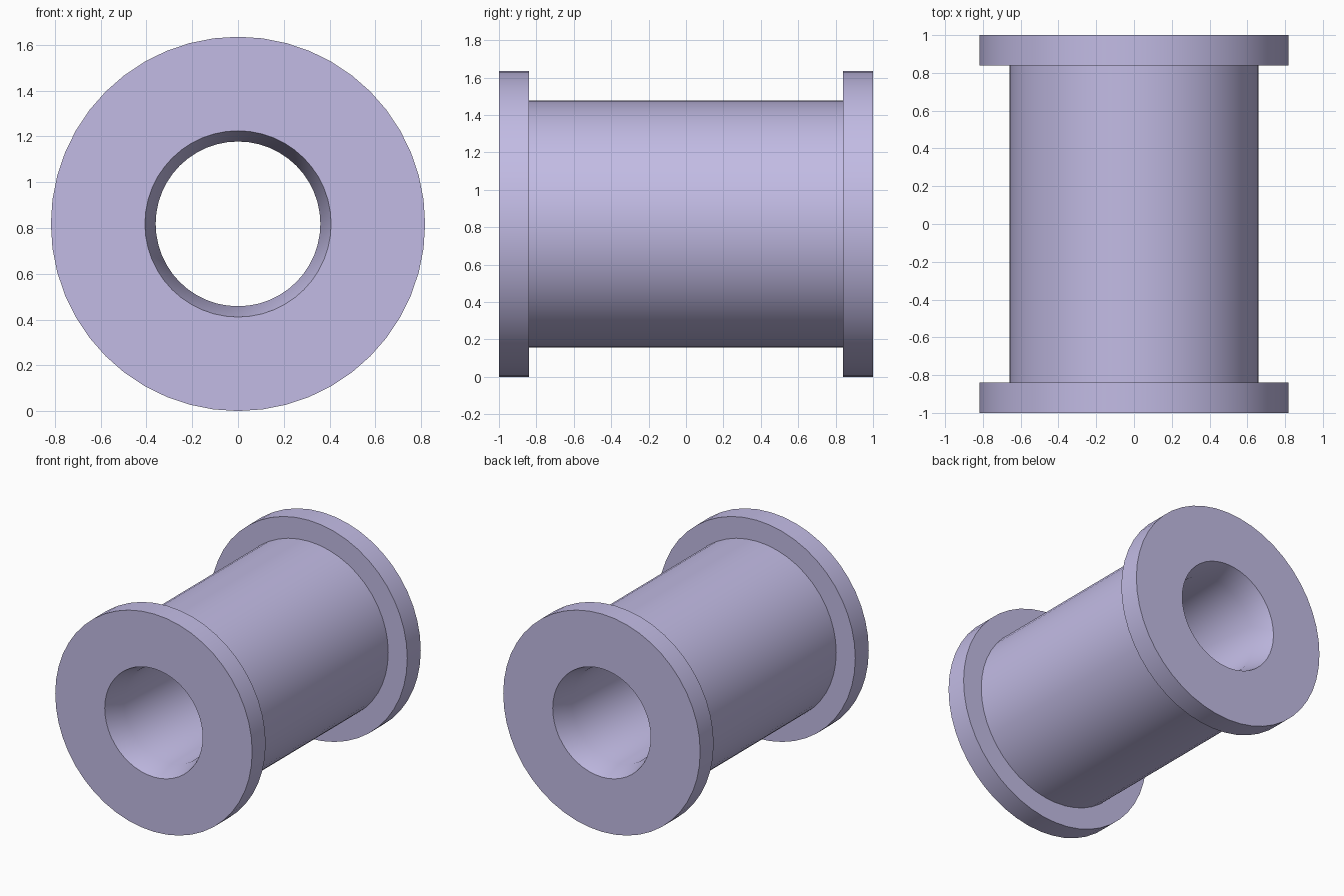
import bpy, bmesh, math

if "Cube" in bpy.data.objects:
    bpy.data.objects.remove(bpy.data.objects["Cube"])

SIDES = 48
R_FLANGE, R_BODY, R_MOUTH, R_BORE = 0.818, 0.66, 0.407, 0.36
Y_END, Y_FLANGE = 1.0, 0.84

# Half of the cross-section (radius, y), mirrored to close the loop
half = [(R_BORE, Y_FLANGE), (R_MOUTH, Y_END), (R_FLANGE, Y_END),
        (R_FLANGE, Y_FLANGE), (R_BODY, Y_FLANGE)]
profile = half + [(r, -y) for r, y in reversed(half)]


def lathe(name, profile, z):
    """Revolve a closed profile around the y axis at height z."""
    bm = bmesh.new()
    rings = []
    for i in range(SIDES):
        a = 2 * math.pi * i / SIDES
        rings.append([bm.verts.new((r * math.cos(a), y, z + r * math.sin(a)))
                      for r, y in profile])
    n = len(profile)
    for i in range(SIDES):
        a, b = rings[i], rings[(i + 1) % SIDES]
        for j in range(n):
            k = (j + 1) % n
            bm.faces.new((a[j], a[k], b[k], b[j]))
    bmesh.ops.recalc_face_normals(bm, faces=bm.faces)
    mesh = bpy.data.meshes.new(name)
    bm.to_mesh(mesh)
    bm.free()
    obj = bpy.data.objects.new(name, mesh)
    bpy.context.collection.objects.link(obj)
    return obj


# Flanged spool with a through bore that flares at both mouths
spool = lathe("flanged_spool", profile, R_FLANGE)
mat = bpy.data.materials.new("lavender")
mat.diffuse_color = (0.54, 0.50, 0.78, 1)
mat.use_nodes = True
mat.node_tree.nodes["Principled BSDF"].inputs["Base Color"].default_value = mat.diffuse_color
spool.data.materials.append(mat)

bpy.context.view_layer.objects.active = spool
spool.select_set(True)
bpy.ops.object.shade_smooth_by_angle(angle=math.radians(30))
